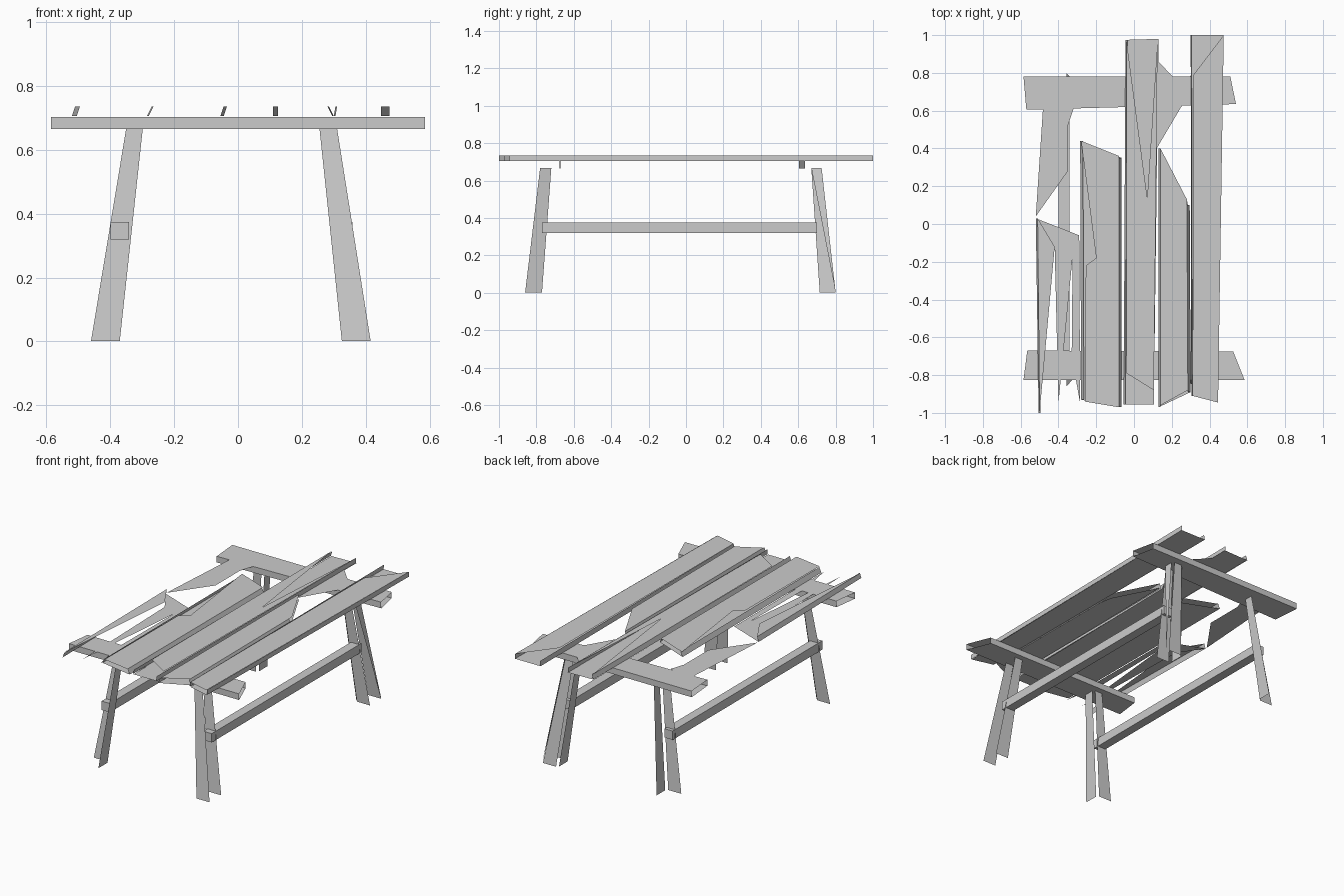
import bpy, bmesh
from mathutils import Vector

if "Cube" in bpy.data.objects:
    bpy.data.objects.remove(bpy.data.objects["Cube"])


def make(name, faces, centre=None):
    """Sheet object from loose polygons, each turned away from the centre."""
    bm = bmesh.new()
    for pts in faces:
        f = bm.faces.new([bm.verts.new(p) for p in pts])
        f.normal_update()
        if centre and f.normal.dot(f.calc_center_median() - Vector(centre)) < 0:
            f.normal_flip()
    bmesh.ops.triangulate(bm, faces=bm.faces[:])
    me = bpy.data.meshes.new(name)
    bm.to_mesh(me)
    bm.free()
    ob = bpy.data.objects.new(name, me)
    bpy.context.collection.objects.link(ob)
    return ob


def flat(pts, z):
    return [(x, y, z) for x, y in pts]


def strip(a, b, z0, z1, lean=0):
    """Upright band from a to b; lean shifts its top edge in x."""
    return [(*a, z0), (*b, z0), (b[0] + lean, b[1], z1), (a[0] + lean, a[1], z1)]


ZB, ZT = 0.705, 0.735


def plank(name, bottom, top, sides):
    faces = [flat(t, ZB) for t in bottom] + [flat(t, ZT) for t in top]
    faces += [strip(a, b, ZB, ZT, lean) for a, b, lean in sides]
    xs = [p[0] for t in top + bottom for p in t]
    make(name, faces, (sum(xs) / len(xs), 0, 0.72))


# Table top planks, weathered and broken
plank("plank_outer_left",
      [[(-.52, .04), (-.35, .28), (-.35, .52), (-.32, .61), (-.48, .64)],
       [(-.52, .03), (-.42, -.12), (-.40, -.95), (-.325, -.17),
        (-.33, -.7), (-.285, -.95), (-.29, -.06)]],
      [[(-.51, .03), (-.5, -1), (-.42, -.12)]],
      [((-.52, .03), (-.505, -1), .01)])
plank("plank_left",
      [[(-.28, -.93), (-.07, -.97), (-.065, .35), (-.285, .44)]],
      [[(-.26, -.94), (-.08, -.97), (-.255, -.22)],
       [(-.255, -.22), (-.08, -.97), (-.08, .36), (-.28, .44), (-.2, -.18)]],
      [((-.285, .44), (-.28, -.93), .015), ((-.065, .35), (-.065, -.97), -.015)])
plank("plank_middle",
      [[(-.05, -.955), (.105, -.955), (.13, .98), (-.04, .975)]],
      [[(-.04, -.79), (.105, -.88), (.125, .98), (.07, .14), (-.04, .975)]],
      [((-.045, .975), (-.055, -.955), .01), ((.125, .98), (.11, -.955), 0)])
plank("plank_right",
      [[(.13, -.97), (.30, -.89), (.295, .05), (.28, .13), (.14, .4)]],
      [[(.14, -.96), (.285, -.88), (.28, .13), (.14, .4)]],
      [((.13, .4), (.13, -.97), .01), ((.295, .1), (.30, -.89), -.015)])
make("plank_fragment", [flat([(.12, .4), (.25, .62), (.30, .68), (.12, .87)], ZB + .001)])
plank("plank_outer_right",
      [[(.31, -.91), (.445, -.945), (.475, 1), (.30, 1)]],
      [[(.31, -.91), (.445, -.945), (.475, 1), (.315, .79)]],
      [((.30, 1), (.305, -.91), .005), ((.475, 1), (.447, -.945), 0)])


# Cross bars under the top, open at both ends
def cross_bar(name, pts):
    z0, z1 = .665, .703
    a, b, c, d = pts
    make(name, [flat(pts, z0), flat(pts, z1), strip(a, b, z0, z1), strip(c, d, z0, z1)],
         (0, (a[1] + d[1]) / 2, .684))


cross_bar("front_cross_bar", [(-.585, -.825), (.585, -.825), (.525, -.675), (-.565, -.67)])
cross_bar("back_cross_bar", [(-.57, .605), (.54, .635), (.51, .78), (-.585, .78)])


# Splayed legs: side sheets with open corners, some sides missing
def leg(name, bot, top, keep):
    g = .012
    rings = []
    for (x0, x1, y0, y1), z in ((bot, .002), (top, .667)):
        rings.append([
            [(x0, y0 - g, z), (x1, y0 - g, z)], [(x1 + g, y0, z), (x1 + g, y1, z)],
            [(x1, y1 + g, z), (x0, y1 + g, z)], [(x0 - g, y1, z), (x0 - g, y0, z)]])
    faces = [lo + hi[::-1] for lo, hi in zip(*rings)]
    mid = sum((Vector(p) for f in faces for p in f), Vector()) / 16
    kept = [f for f, k in zip(faces, "FRBL") if k in keep]
    if "t" in keep:  # only a torn half of the right side
        kept.append(faces[1][1:])
    make(name, kept, mid)


XS = {"left": ((-.46, -.37), (-.35, -.298)), "right": ((.325, .415), (.255, .31))}
YS = {"front": ((-.86, -.77), (-.78, -.72)), "back": ((.715, .80), (.67, .725))}
KEEP = {"front_left": "RB", "front_right": "FB", "back_left": "FR", "back_right": "FBLt"}
for sx, (xb, xt) in XS.items():
    for sy, (yb, yt) in YS.items():
        key = f"{sy}_{sx}"
        leg(key + "_leg", xb + yb, xt + yt, KEEP[key])

# Long stretchers between the front and back legs
for side, x in (("left", -.37), ("right", .33)):
    bpy.ops.mesh.primitive_cube_add(size=1, location=(x, -.035, .347))
    ob = bpy.context.object
    ob.name = f"{side}_stretcher"
    ob.scale = (.057, 1.47, .055)
